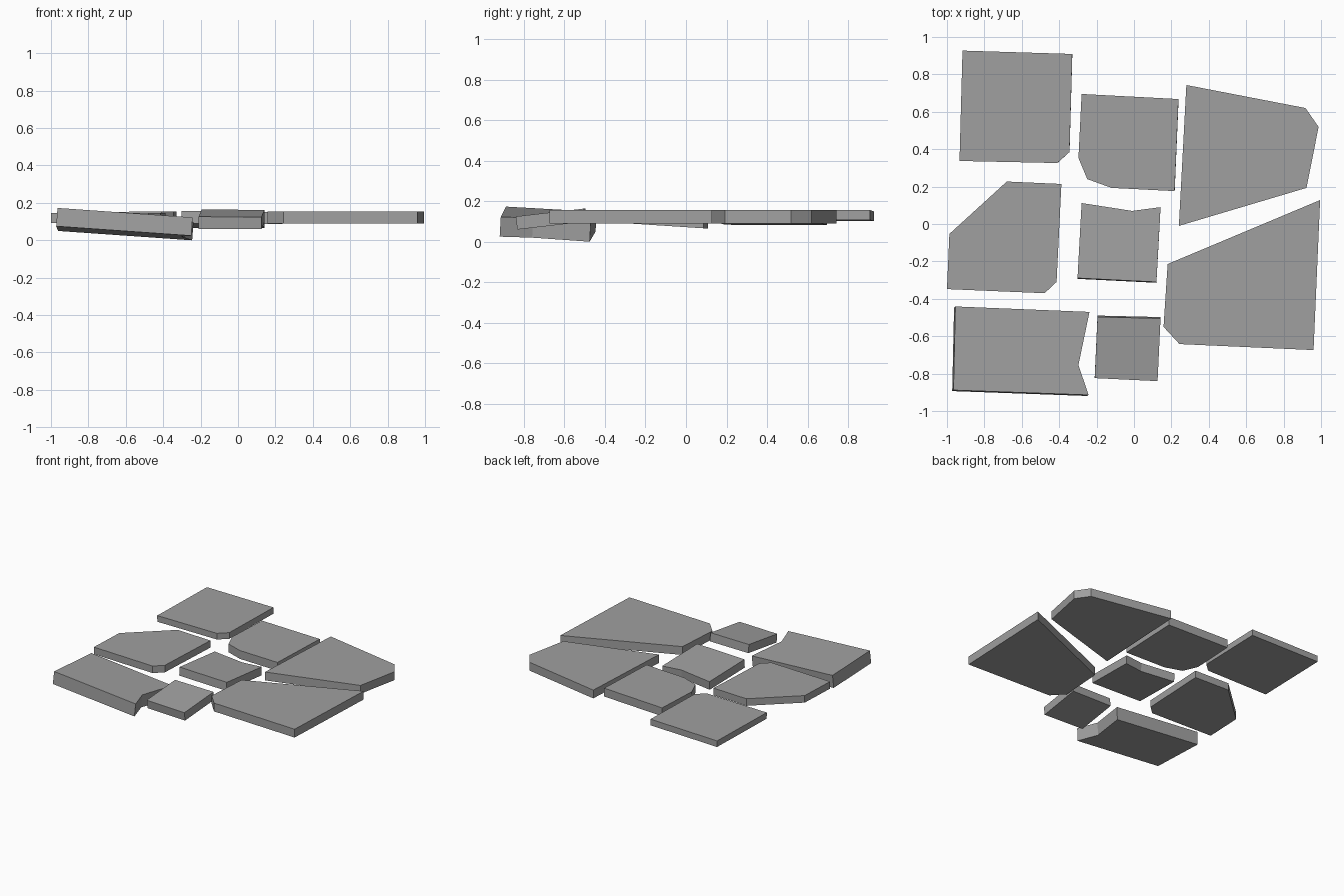
import bpy
import bmesh
from mathutils import Vector

# Remove only the default cube
default_cube = bpy.data.objects.get("Cube")
if default_cube:
    bpy.data.objects.remove(default_cube, do_unlink=True)

# One plain grey stone material
stone_grey = bpy.data.materials.new("stone_grey")
stone_grey.use_nodes = True
grey = (0.35, 0.35, 0.35, 1)
stone_grey.diffuse_color = grey
for node in stone_grey.node_tree.nodes:
    if node.type == 'BSDF_PRINCIPLED':
        node.inputs["Base Color"].default_value = grey
        node.inputs["Roughness"].default_value = 0.9


def add_slab(name, outline, height=0.155, thickness=0.065, slope_x=0.0, slope_y=0.0):
    """Cut a flat paving slab from its top outline, tilted by the two slopes."""
    xs = [x for x, y in outline]
    ys = [y for x, y in outline]
    middle_x = (min(xs) + max(xs)) / 2
    middle_y = (min(ys) + max(ys)) / 2
    normal = Vector((-slope_x, -slope_y, 1)).normalized()

    mesh_builder = bmesh.new()
    corners = []
    for x, y in outline:
        z = height + slope_x * (x - middle_x) + slope_y * (y - middle_y)
        corners.append(mesh_builder.verts.new((x, y, z)))
    top_face = mesh_builder.faces.new(corners)

    # Keep the top, extrude a copy down along the slab's own normal
    extruded = bmesh.ops.extrude_face_region(
        mesh_builder, geom=[top_face], use_keep_orig=True)
    lower_corners = [item for item in extruded["geom"]
                     if isinstance(item, bmesh.types.BMVert)]
    bmesh.ops.translate(mesh_builder, verts=lower_corners, vec=-normal * thickness)
    bmesh.ops.recalc_face_normals(mesh_builder, faces=mesh_builder.faces[:])

    mesh = bpy.data.meshes.new(name)
    mesh_builder.to_mesh(mesh)
    mesh_builder.free()
    mesh.materials.append(stone_grey)
    slab = bpy.data.objects.new(name, mesh)
    bpy.context.collection.objects.link(slab)
    return slab


# Back row of slabs
add_slab("back_right_slab",
         [(-.917, .927), (-.33, .909), (-.345, .385), (-.41, .326), (-.933, .337)],
         height=0.152, thickness=0.048, slope_x=0.01)
add_slab("back_middle_slab",
         [(-.28, .695), (.238, .668), (.217, .176), (-.12, .193), (-.25, .24), (-.297, .353)],
         height=0.15, slope_x=0.01)
add_slab("back_left_slab",
         [(.28, .743), (.917, .62), (.987, .519), (.922, .193), (.24, -.01)])

# Middle row of slabs
add_slab("middle_right_slab",
         [(-.68, .227), (-.388, .214), (-.414, -.31), (-.478, -.37), (-1, -.348), (-.987, -.053)],
         height=0.147, thickness=0.055)
add_slab("centre_slab",
         [(-.28, .112), (-.01, .07), (.142, .09), (.12, -.31), (-.302, -.289)],
         height=0.143, slope_y=-0.065)
add_slab("front_left_slab",
         [(.995, .128), (.96, -.674), (.243, -.642), (.158, -.55), (.18, -.214)])

# Front row, where the ground has shifted and the slabs tilt
add_slab("front_right_slab",
         [(-.955, -.441), (-.238, -.47), (-.297, -.754), (-.243, -.914), (-.965, -.888)],
         height=0.135, thickness=0.098, slope_x=-0.072, slope_y=-0.055)
add_slab("front_middle_slab",
         [(-.195, -.497), (.142, -.505), (.126, -.84), (-.21, -.824)],
         height=0.144, slope_y=0.115)
